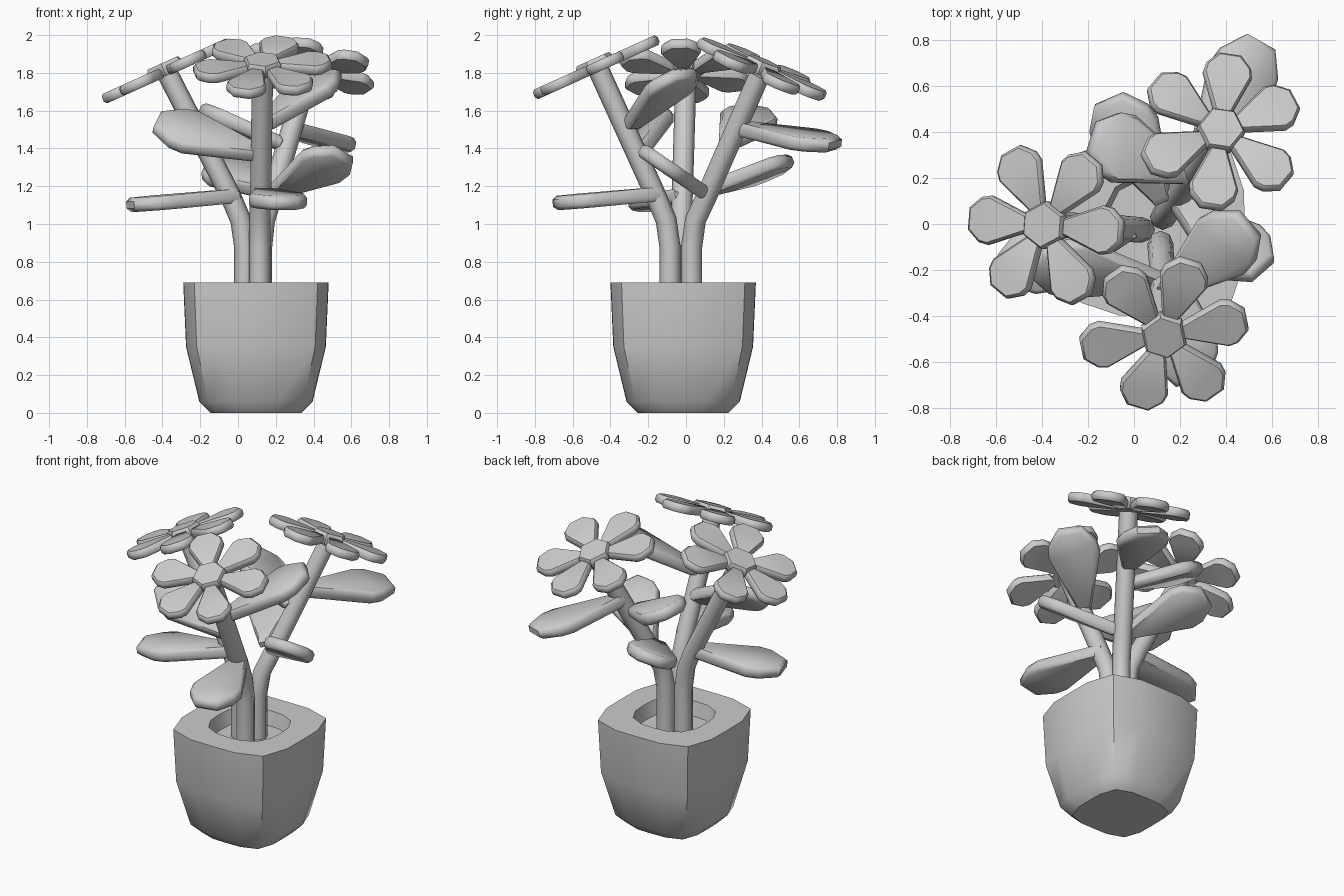
import bpy, bmesh, math
from mathutils import Vector

if "Cube" in bpy.data.objects:
    bpy.data.objects.remove(bpy.data.objects["Cube"])

GREY = (0.6, 0.6, 0.6, 1)
grey = bpy.data.materials.new("plain grey")
grey.use_nodes = True
grey.diffuse_color = GREY
grey.node_tree.nodes["Principled BSDF"].inputs["Base Color"].default_value = GREY


def finish(name, bm, angle):
    bmesh.ops.recalc_face_normals(bm, faces=bm.faces)
    mesh = bpy.data.meshes.new(name)
    bm.to_mesh(mesh)
    bm.free()
    mesh.materials.append(grey)
    obj = bpy.data.objects.new(name, mesh)
    bpy.context.collection.objects.link(obj)
    bpy.ops.object.select_all(action='DESELECT')
    obj.select_set(True)
    bpy.context.view_layer.objects.active = obj
    bpy.ops.object.shade_smooth_by_angle(angle=math.radians(angle))
    return obj


def skin(bm, rings):
    """Join matching rings of points and cap both ends."""
    rings = [[bm.verts.new(p) for p in ring] for ring in rings]
    n = len(rings[0])
    for a, b in zip(rings, rings[1:]):
        for i in range(n):
            j = (i + 1) % n
            bm.faces.new((a[i], a[j], b[j], b[i]))
    bm.faces.new(rings[0][::-1])
    bm.faces.new(rings[-1])


def slab(bm, outline, normal, thick):
    """Plate with chamfered rims, centred on a flat outline."""
    mid = sum(outline, Vector()) / len(outline)
    levels = ((-0.5, 0.9), (-0.25, 1), (0.25, 1), (0.5, 0.9))
    skin(bm, [[mid + (p - mid) * s + normal * thick * h for p in outline]
              for h, s in levels])


def blade(bm, root, tip, across, half, thick):
    """Petal or leaf: narrow root, widest past the middle, blunt tip."""
    along = tip - root
    across = (across - along * across.dot(along) / along.length_squared).normalized()
    normal = along.cross(across).normalized()
    shape = ((0, 0.25), (0.68, 1), (0.82, 0.92), (1, 0.45))
    left = [root + along * t + across * half * w for t, w in shape]
    right = [root + along * t - across * half * w for t, w in shape]
    slab(bm, left + right[::-1], normal, thick)


# Pot: rounded-square rings up the outside and down into the opening
def pot_ring(half, z, power):
    ring = []
    for i in range(16):
        a = math.tau * i / 16
        c, s = math.cos(a), math.sin(a)
        r = half / (abs(c) ** power + abs(s) ** power) ** (1 / power)
        ring.append((0.095 + r * c, -0.015 + r * s, z))
    return ring


bm = bmesh.new()
skin(bm, [pot_ring(*p) for p in ((0.24, 0, 4), (0.30, 0.06, 4), (0.37, 0.35, 4.2),
                                 (0.385, 0.69, 4.2), (0.225, 0.69, 2.8),
                                 (0.205, 0.60, 2.8))])
finish("pot", bm, 40)


# Stems: tubes with a soft bend above the rim
def stem(name, points, radius=0.056):
    points = [Vector(p) for p in points]
    rings = []
    for i, p in enumerate(points):
        d = (points[min(i + 1, len(points) - 1)] - points[max(i - 1, 0)]).normalized()
        u = d.cross(Vector((0, 1, 0))).normalized()
        v = d.cross(u)
        rings.append([p + (u * math.cos(math.tau * k / 8) + v * math.sin(math.tau * k / 8)) * radius
                      for k in range(8)])
    bm = bmesh.new()
    skin(bm, rings)
    finish(name, bm, 50)


stem("left_stem", [(0.035, -0.025, 0.58), (0.035, -0.025, 0.88), (0.015, -0.025, 1.02),
                   (-0.04, -0.02, 1.15), (-0.37, 0, 1.79)])
stem("front_stem", [(0.115, -0.085, 0.58), (0.115, -0.085, 0.88), (0.115, -0.105, 1.02),
                    (0.12, -0.16, 1.15), (0.13, -0.46, 1.81)])
stem("back_stem", [(0.125, 0.03, 0.58), (0.125, 0.03, 0.88), (0.14, 0.05, 1.02),
                   (0.18, 0.11, 1.15), (0.37, 0.39, 1.79)])


# Flowers: six petals round a hexagonal centre, tilted by the slope of the head
def flower(name, centre, slope_x, slope_y, phase):
    centre = Vector(centre)
    normal = Vector((-slope_x, -slope_y, 1)).normalized()

    def spoke(degrees):
        a = math.radians(degrees)
        x, y = math.cos(a), math.sin(a)
        return Vector((x, y, slope_x * x + slope_y * y)).normalized()

    bm = bmesh.new()
    for k in range(6):
        d = spoke(phase + 60 * k)
        blade(bm, centre + d * 0.06, centre + d * 0.365, normal.cross(d), 0.107, 0.055)
    finish(name + "_petals", bm, 50)
    bm = bmesh.new()
    hexagon = [centre + normal * 0.012 + spoke(phase + 30 + 60 * k) * 0.105 for k in range(6)]
    slab(bm, hexagon, normal, 0.07)
    finish(name + "_centre", bm, 50)


flower("left_flower", (-0.38, -0.005, 1.81), 0.45, 0, -5)
flower("front_flower", (0.13, -0.475, 1.83), 0, 0.45, 10)
flower("back_flower", (0.375, 0.40, 1.82), -0.13, -0.42, 23)

# Leaves: root, tip and the direction across the blade
leaves = {
    "low_left_leaf": ((0, -0.02, 1.15), (-0.57, -0.20, 1.10), (0.3, -1, 0)),
    "low_front_leaf": ((0.12, -0.13, 1.16), (0.25, -0.69, 1.11), (1, 0.2, 0)),
    "low_right_leaf": ((0.19, 0.09, 1.17), (0.56, -0.20, 1.37), (0.75, 0.55, -0.37)),
    "low_back_leaf": ((0.13, 0.10, 1.18), (-0.11, 0.54, 1.32), (0.85, 0.4, 0.3)),
    "high_left_leaf": ((0.12, -0.25, 1.37), (-0.43, -0.17, 1.54), (0, 0.75, 0.65)),
    "high_back_leaf": ((0.24, 0.21, 1.42), (-0.18, 0.38, 1.60), (0.45, 0.85, -0.25)),
    "high_outer_leaf": ((0.27, 0.27, 1.51), (0.55, 0.79, 1.42), (0.9, -0.45, -0.15)),
    "high_right_leaf": ((0.13, -0.30, 1.52), (0.50, 0.00, 1.80), (0.74, -0.67, 0)),
}
for name, (root, tip, across) in leaves.items():
    bm = bmesh.new()
    blade(bm, Vector(root), Vector(tip), Vector(across), 0.155, 0.075)
    finish(name, bm, 50)
